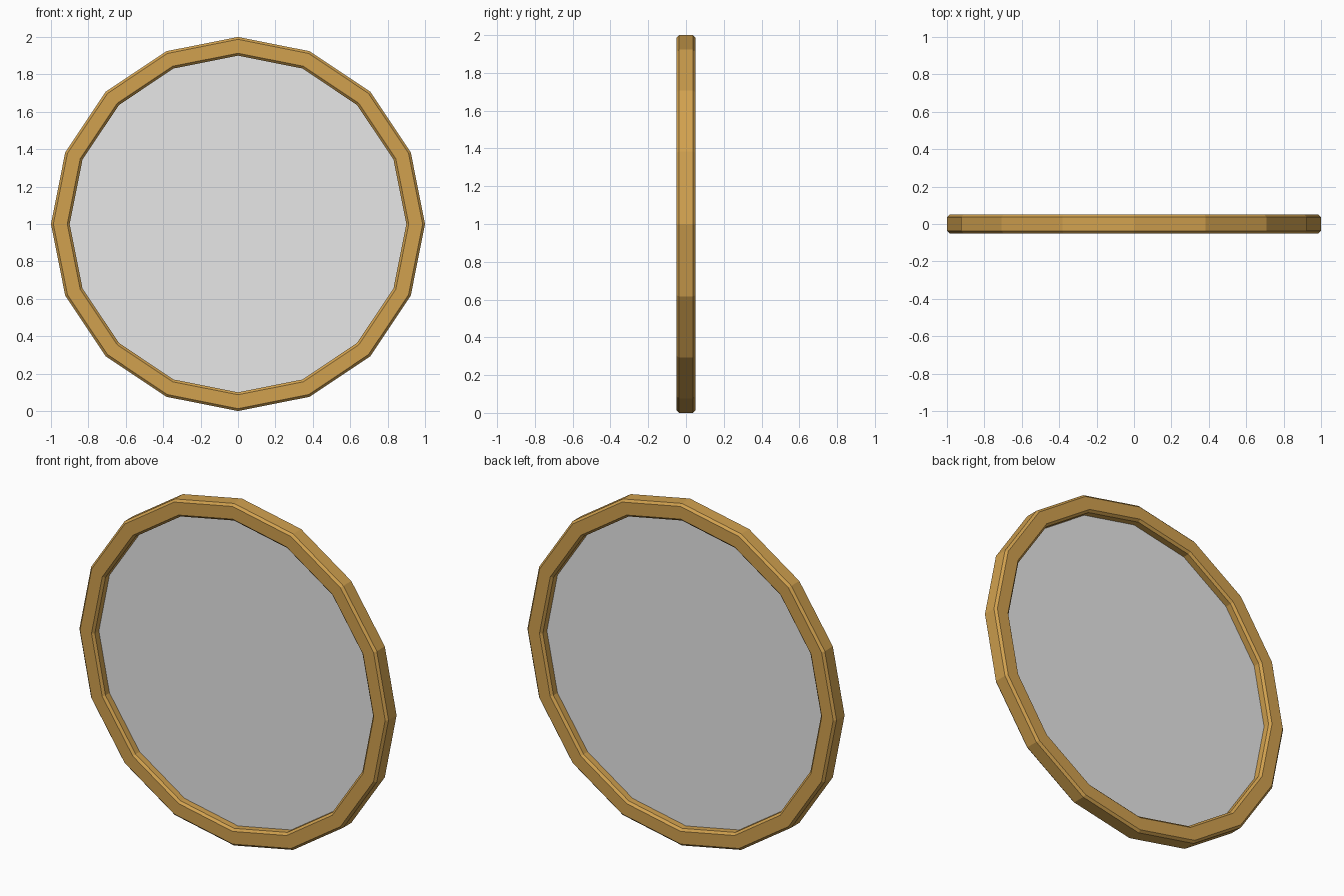
import bpy, bmesh, math
from mathutils import Vector

if "Cube" in bpy.data.objects:
    bpy.data.objects.remove(bpy.data.objects["Cube"])

SIDES = 16
CENTRE_Z = 1.0


def material(name, rgb):
    m = bpy.data.materials.new(name)
    m.diffuse_color = (*rgb, 1)
    m.use_nodes = True
    m.node_tree.nodes["Principled BSDF"].inputs["Base Color"].default_value = m.diffuse_color
    return m


def add_object(name, bm, mat):
    bmesh.ops.recalc_face_normals(bm, faces=bm.faces)
    mesh = bpy.data.meshes.new(name)
    bm.to_mesh(mesh)
    bm.free()
    mesh.materials.append(mat)
    ob = bpy.data.objects.new(name, mesh)
    bpy.context.collection.objects.link(ob)
    return ob


def ring_point(radius, y, i):
    a = 2 * math.pi * i / SIDES
    return Vector((radius * math.cos(a), y, CENTRE_Z + radius * math.sin(a)))


wood = material("golden wood", (0.637, 0.356, 0.078))
glass = material("grey mirror", (0.8, 0.8, 0.8))

# Frame: chamfered square section swept round a 16-sided ring
r0, r1, h, c = 0.90, 1.0, 0.05, 0.013
profile = [(r1 - c, -h), (r1, -h + c), (r1, h - c), (r1 - c, h),
           (r0 + c, h), (r0, h - c), (r0, -h + c), (r0 + c, -h)]
bm = bmesh.new()
rings = [[bm.verts.new(ring_point(r, y, i)) for r, y in profile] for i in range(SIDES)]
n = len(profile)
for i in range(SIDES):
    a, b = rings[i], rings[(i + 1) % SIDES]
    for j in range(n):
        k = (j + 1) % n
        bm.faces.new((a[j], a[k], b[k], b[j]))
add_object("frame", bm, wood)

# Mirror: flat pane in the middle of the frame
bm = bmesh.new()
bm.faces.new([bm.verts.new(ring_point(r0 + 0.003, 0, i)) for i in range(SIDES)])
add_object("mirror_pane", bm, glass)
